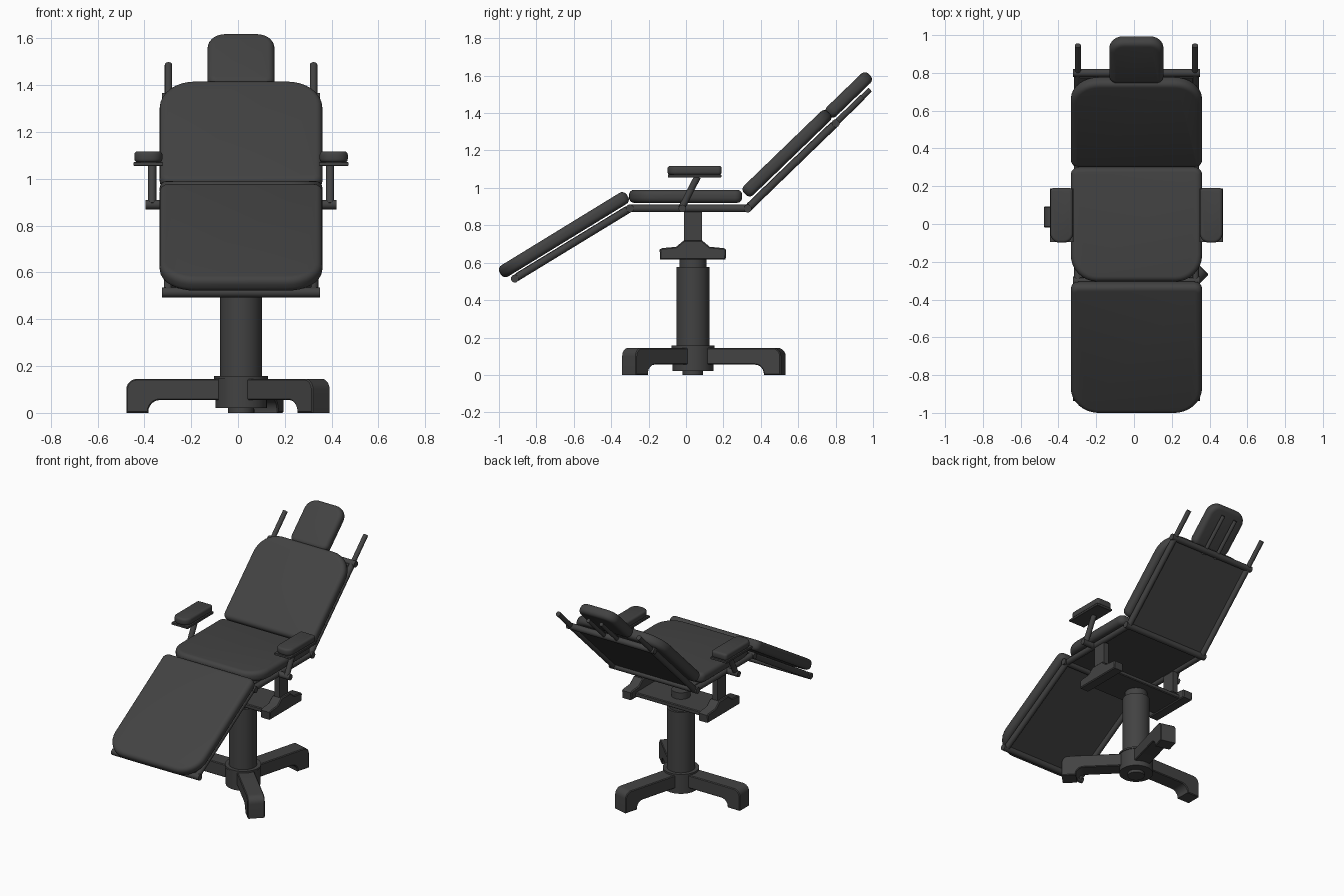
import bpy, bmesh, math
from mathutils import Vector, Matrix

if "Cube" in bpy.data.objects:
    bpy.data.objects.remove(bpy.data.objects["Cube"])

CX, CY = 0.013, 0.037          # centre of the symmetric parts, and column centre in y
mat = bpy.data.materials.new("dark grey")
mat.diffuse_color = (0.055, 0.055, 0.055, 1)
mat.use_nodes = True
mat.node_tree.nodes["Principled BSDF"].inputs["Base Color"].default_value = mat.diffuse_color


def finish(bm, name, matrix=Matrix()):
    bmesh.ops.recalc_face_normals(bm, faces=bm.faces)
    me = bpy.data.meshes.new(name)
    bm.to_mesh(me)
    bm.free()
    me.materials.append(mat)
    me.transform(matrix)
    ob = bpy.data.objects.new(name, me)
    bpy.context.collection.objects.link(ob)
    bpy.context.view_layer.objects.active = ob
    ob.select_set(True)
    bpy.ops.object.shade_smooth_by_angle(angle=math.radians(35))
    ob.select_set(False)
    return ob


def prism(points, depth, bevel=0.0, segments=1):
    """Extrude a closed outline in xy, centred on z, with rounded rims."""
    bm = bmesh.new()
    f = bm.faces.new([bm.verts.new((x, y, -depth / 2)) for x, y in points])
    r = bmesh.ops.extrude_face_region(bm, geom=[f])
    for v in r["geom"]:
        if isinstance(v, bmesh.types.BMVert):
            v.co.z += depth
    if bevel:
        rims = [e for e in bm.edges if abs(e.verts[0].co.z - e.verts[1].co.z) < 1e-6]
        bmesh.ops.bevel(bm, geom=rims, offset=bevel, segments=segments, profile=0.5, affect='EDGES')
    return bm


def rounded(w, l, r_front, r_back, n=8):
    """Rounded rectangle with separate front (-y) and back (+y) corner radii."""
    pts = []
    for k, (sx, sy) in enumerate([(1, 1), (-1, 1), (-1, -1), (1, -1)]):
        r = r_back if sy > 0 else r_front
        for i in range(n + 1):
            a = math.pi / 2 * (k + i / n)
            pts.append((sx * (w / 2 - r) + r * math.cos(a), sy * (l / 2 - r) + r * math.sin(a)))
    return pts


def place(x, y, z, pitch=0.0):
    return Matrix.Translation((CX + x, y, z)) @ Matrix.Rotation(math.radians(pitch), 4, 'X')


def box(name, x, y, z, sx, sy, sz, pitch=0.0, bevel=0.005):
    bm = prism([(-sx / 2, -sy / 2), (sx / 2, -sy / 2), (sx / 2, sy / 2), (-sx / 2, sy / 2)], sz, bevel)
    return finish(bm, name, place(x, y, z, pitch))


def tube(name, a, b, r, sides=24):
    a, b = Vector(a), Vector(b)
    d = b - a
    bm = bmesh.new()
    bmesh.ops.create_cone(bm, cap_ends=True, segments=sides, radius1=r, radius2=r, depth=d.length)
    m = Matrix.Translation((a + b) / 2 + Vector((CX, 0, 0))) @ d.to_track_quat('Z', 'Y').to_matrix().to_4x4()
    return finish(bm, name, m)


# Cushions
def cushion(name, y, z, w, l, pitch, rf, rb):
    finish(prism(rounded(w, l, rf, rb), 0.07, 0.028, 5), name, place(0, y, z, pitch))


cushion("leg_cushion", -0.653, 0.75, 0.695, 0.797, 31.5, 0.15, 0.04)
cushion("seat_cushion", -0.002, 0.955, 0.695, 0.605, 0, 0.14, 0.04)
cushion("back_cushion", 0.54, 1.185, 0.695, 0.625, 44, 0.04, 0.15)
cushion("head_cushion", 0.87, 1.497, 0.286, 0.31, 44, 0.04, 0.075)

# Frame stations along the side: foot, knee, hip, shoulder, handle end
foot, knee, hip, shoulder, handle = (-0.915, 0.515), (-0.30, 0.89), (0.33, 0.89), (0.80, 1.345), (0.945, 1.487)
R = 0.02
for s, side in ((-1, "left"), (1, "right")):
    x = s * 0.31
    for part, a, b, r in (("leg", foot, knee, R), ("seat", knee, hip, R),
                          ("back", hip, shoulder, R), ("handle", shoulder, handle, 0.016)):
        tube(f"{part}_rail_{side}", (x, *a), (x, *b), r)
    # Headrest bars
    tube(f"headrest_bar_{side}", (s * 0.05, 0.78, 1.327), (s * 0.05, 0.985, 1.525), 0.013)
for part, p in (("foot", foot), ("knee", knee), ("hip", hip), ("shoulder", shoulder)):
    tube(f"{part}_crossbar", (-0.337, *p), (0.337, *p), 0.021)

# Backing panels between the rails
for part, a, b in (("leg", foot, knee), ("seat", knee, hip), ("back", hip, shoulder)):
    dy, dz = b[0] - a[0], b[1] - a[1]
    ang = math.atan2(dz, dy)
    box(f"{part}_panel", 0, (a[0] + b[0]) / 2 - 0.012 * math.sin(ang), (a[1] + b[1]) / 2 + 0.012 * math.cos(ang),
        0.60, math.hypot(dy, dz) - 0.03, 0.02, math.degrees(ang), 0.002)

# Armrests
for s, side in ((-1, "left"), (1, "right")):
    finish(prism(rounded(0.12, 0.29, 0.05, 0.02), 0.047, 0.014, 3), f"armrest_pad_{side}",
           place(s * 0.396, 0.046, 1.094))
    box(f"armrest_plate_{side}", s * 0.396, 0.046, 1.063, 0.125, 0.285, 0.016, 0, 0.002)
    tube(f"armrest_strut_{side}", (s * 0.38, -0.025, 0.89), (s * 0.38, 0.062, 1.06), 0.018)
    tube(f"armrest_stub_{side}", (s * 0.30, -0.02, 0.89), (s * 0.408, -0.02, 0.89), 0.02)

# Lift bracket: cross plate, end bars and posts up to the seat rails
box("bracket_plate", 0, CY, 0.64, 0.56, 0.26, 0.03)
bar = [(-0.175, 0.617), (0.175, 0.617), (0.178, 0.67), (0.165, 0.678), (0.09, 0.685), (0.048, 0.72),
       (-0.048, 0.72), (-0.09, 0.685), (-0.165, 0.678), (-0.178, 0.67)]
upright = Matrix(((0, 0, 1, 0), (1, 0, 0, 0), (0, 1, 0, 0), (0, 0, 0, 1)))  # outline xy -> yz
for s, side in ((-1, "left"), (1, "right")):
    finish(prism(bar, 0.075, 0.006), f"bracket_bar_{side}", place(s * 0.295, CY, 0) @ upright)
    box(f"bracket_post_{side}", s * 0.295, CY, 0.78, 0.04, 0.095, 0.2)

# Column and base hub
for name, r, z0, z1 in (("column", 0.089, 0.15, 0.577), ("column_neck", 0.073, 0.57, 0.63),
                        ("column_cap", 0.06, 0.63, 0.70), ("base_hub", 0.11, 0.02, 0.148),
                        ("hub_flange", 0.115, 0.145, 0.157), ("hub_foot", 0.055, 0.0, 0.03)):
    tube(name, (0, CY, z0), (0, CY, z1), r, 48)

# Base legs: one side profile, turned to three directions
for name, ang, L in (("left", 180, 0.49), ("front", -45, 0.485), ("back", 75, 0.50)):
    arc = [math.pi / 2 * i / 6 for i in range(7)]
    prof = [(0.04, 0.055), (0.04, 0.145)]
    prof += [(L - 0.045 + 0.045 * math.sin(a), 0.10 + 0.045 * math.cos(a)) for a in arc]
    prof += [(L, 0), (L - 0.094, 0)]
    prof += [(L - 0.144 + 0.05 * math.cos(a), 0.005 + 0.05 * math.sin(a)) for a in arc]
    m = Matrix.Translation((CX, CY, 0)) @ Matrix.Rotation(math.radians(ang), 4, 'Z') @ Matrix.Rotation(math.pi / 2, 4, 'X')
    finish(prism(prof, 0.11, 0.005), f"base_leg_{name}", m)
